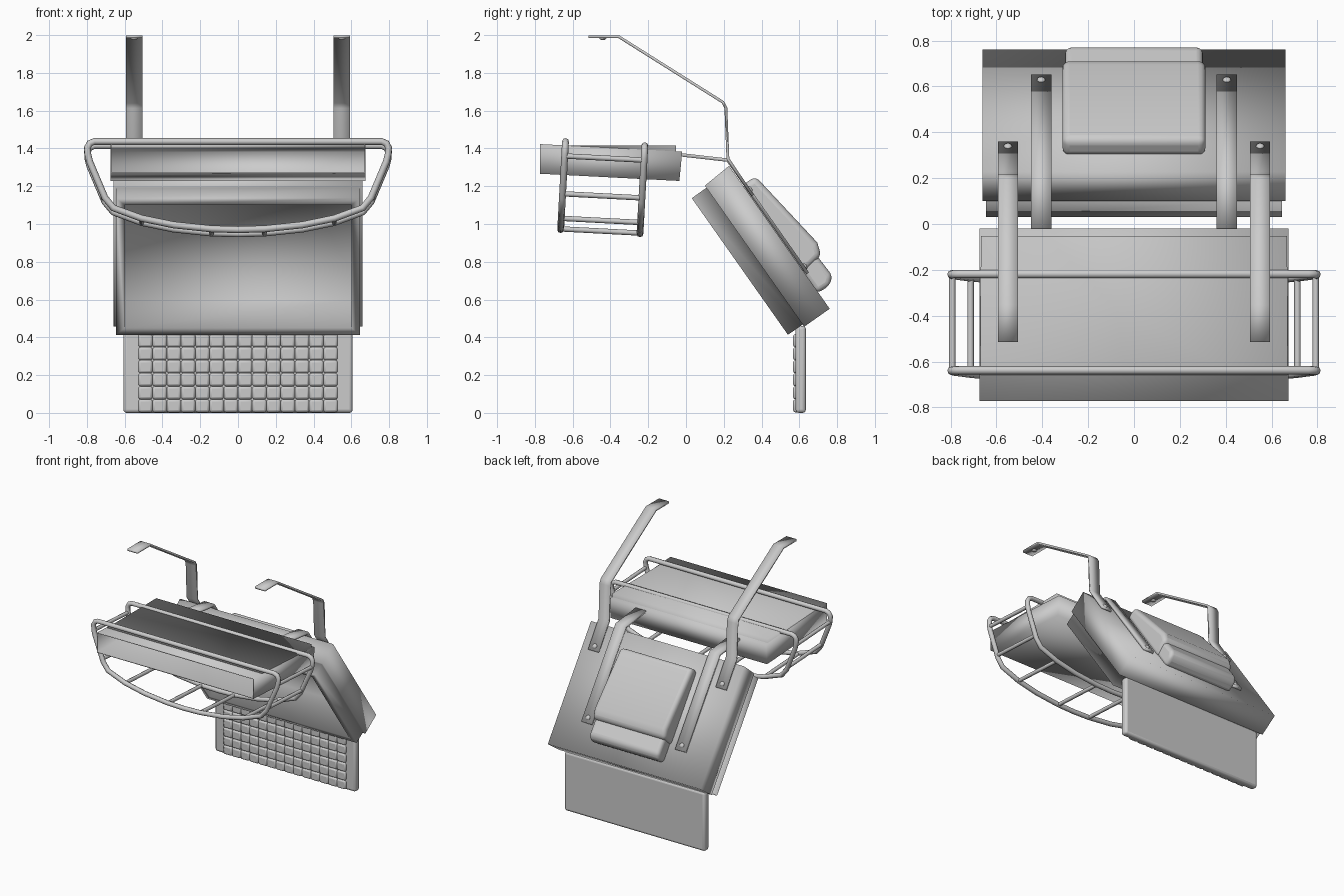
import bpy, bmesh
from math import pi
from mathutils import Vector, Matrix

if "Cube" in bpy.data.objects:
    bpy.data.objects.remove(bpy.data.objects["Cube"])

# Tilted frame of the housing back plate: t runs down the plate, n points out of it
ORIGIN = Vector((0, 0.228, 1.308))
T = Vector((0, 0.576, -0.818))
N = Vector((0, 0.818, 0.576))


def tn(x, t, n):
    return Vector((x, 0, 0)) + ORIGIN + T * t + N * n


def finish(bm, name, bevel=0, segments=3, angle=35):
    bmesh.ops.recalc_face_normals(bm, faces=bm.faces)
    me = bpy.data.meshes.new(name)
    bm.to_mesh(me)
    bm.free()
    ob = bpy.data.objects.new(name, me)
    bpy.context.collection.objects.link(ob)
    if bevel:
        m = ob.modifiers.new("bevel", "BEVEL")
        m.width, m.segments, m.limit_method = bevel, segments, 'ANGLE'
    bpy.ops.object.select_all(action='DESELECT')
    ob.select_set(True)
    bpy.context.view_layer.objects.active = ob
    if angle >= 180:
        bpy.ops.object.shade_smooth()
    else:
        bpy.ops.object.shade_smooth_by_angle(angle=angle * pi / 180)
    return ob


def prism_mesh(profile, x0, x1):
    """Extrude a list of side-view (y, z) points from x0 to x1."""
    bm = bmesh.new()
    a = [bm.verts.new((x0, y, z)) for y, z in profile]
    b = [bm.verts.new((x1, y, z)) for y, z in profile]
    bm.faces.new(a)
    bm.faces.new(b[::-1])
    k = len(a)
    for i in range(k):
        bm.faces.new((a[i], b[i], b[(i + 1) % k], a[(i + 1) % k]))
    bmesh.ops.recalc_face_normals(bm, faces=bm.faces)
    return bm


def prism(name, profile, x0, x1, bevel=0, segments=3, angle=35):
    return finish(prism_mesh(profile, x0, x1), name, bevel, segments, angle)


def hollow_box(name, profile, half_width, direction, steps):
    """Box whose face towards direction is stepped in and out by (inset, depth) pairs."""
    bm = prism_mesh(profile, -half_width, half_width)
    front = max(bm.faces, key=lambda f: f.normal.dot(direction))
    for thick, depth in steps:
        bmesh.ops.inset_region(bm, faces=[front], thickness=thick, depth=depth, use_even_offset=True)
    return finish(bm, name, angle=180)


def tube(name, points, radius, cyclic=False):
    cu = bpy.data.curves.new(name, 'CURVE')
    cu.dimensions = '3D'
    cu.bevel_depth, cu.bevel_resolution, cu.use_fill_caps = radius, 2, True
    sp = cu.splines.new('POLY')
    sp.points.add(len(points) - 1)
    for p, co in zip(sp.points, points):
        p.co = (*co, 1)
    sp.use_cyclic_u = cyclic
    ob = bpy.data.objects.new(name, cu)
    bpy.context.collection.objects.link(ob)
    return ob


def strap(name, path, x, width, thick):
    """Flat bar following a side-view path."""
    pts = [Vector(p) for p in path]
    left, right = [], []
    for i, p in enumerate(pts):
        d0 = (p - pts[i - 1]).normalized() if i else (pts[1] - p).normalized()
        d1 = (pts[i + 1] - p).normalized() if i < len(pts) - 1 else d0
        d = (d0 + d1).normalized()
        off = Vector((-d.y, d.x)) * thick / 2 / max(0.5, d.dot(d0))
        left.append(p + off)
        right.append(p - off)
    return prism(name, left + right[::-1], x - width / 2, x + width / 2, angle=180)


def bolt(name, loc, axis):
    bm = bmesh.new()
    bmesh.ops.create_uvsphere(bm, u_segments=12, v_segments=8, radius=0.018)
    bmesh.ops.scale(bm, vec=(1, 1, 0.6), verts=bm.verts)
    bmesh.ops.transform(bm, matrix=Matrix.Translation(loc) @ axis.to_track_quat('Z', 'Y').to_matrix().to_4x4(), verts=bm.verts)
    finish(bm, name)


def back_profile(pts):
    return [tuple(tn(0, t, n).yz) for t, n in pts]


# Backing panel at the foot
prism("quilted_panel_back", [(0.58, 0), (0.635, 0), (0.635, 0.46), (0.58, 0.46)], -0.607, 0.607, 0.018)

# Grid of padded tiles
bm = bmesh.new()
cols, rows, w, h = 14, 6, 1.056 / 14, 0.414 / 6
for c in range(cols):
    for r in range(rows):
        m = Matrix.Translation((-0.528 + w * (c + 0.5), 0.588, 0.003 + h * (r + 0.5))) @ Matrix.Diagonal((w, 0.042, h, 1))
        bmesh.ops.create_cube(bm, size=1, matrix=m)
finish(bm, "quilted_tiles", 0.012, 2, 60)

# Tilted housing: wide shell, narrower rim, deep open front
hollow_box("housing", back_profile([(0, 0), (0.925, 0), (0.925, -0.165), (0.012, -0.165)]), 0.66, -N,
           ((0.014, 0), (0.0005, 0.095), (0.045, 0), (0.0005, -0.25)))

# Padded pack on the housing back: wedge body and lower lip
prism("back_pack", back_profile([(0.125, -0.01), (0.125, 0.082), (0.6, 0.148),
                                 (0.67, 0.125), (0.69, -0.01)]), -0.312, 0.312, 0.03, 4)
prism("back_pack_lip", back_profile([(0.5, -0.01), (0.5, 0.1), (0.79, 0.112), (0.825, 0.07), (0.82, -0.01)]),
      -0.3, 0.3, 0.03, 4)

# Thin-walled box held forward of the housing, open to the front
hollow_box("forward_box", [(-0.772, 1.423), (-0.02, 1.383), (-0.035, 1.228), (-0.772, 1.266)], 0.675,
           Vector((0, -1, 0)), ((0.006, 0), (0.0005, -0.72)))

# Wire basket: two rails joined by cross bars
half = [(0, 0.97), (0.14, 0.974), (0.34, 0.995), (0.51, 1.03), (0.66, 1.085), (0.705, 1.14),
        (0.785, 1.33), (0.795, 1.37), (0.797, 1.405), (0.785, 1.427), (0.76, 1.437)]
outline = half + [(-x, z) for x, z in half[:0:-1]]


def rail_point(x, z, rear):
    lean = (z - 1.437) * 0.055
    return (x, (-0.218 if rear else -0.638) + lean, z - (0.022 if rear else 0))


for rear, name in ((False, "basket_front_rail"), (True, "basket_rear_rail")):
    tube(name, [rail_point(x, z, rear) for x, z in outline], 0.018, True)
for s in (-1, 1):
    for x, z in ((0.793, 1.36), (0.713, 1.16), (0.51, 1.03), (0.14, 0.974)):
        tube("basket_cross_bar", [rail_point(s * x, z, False), rail_point(s * x, z, True)], 0.014)

# Straps with bolts, mirrored left and right
for s in (-1, 1):
    end = tuple(tn(0, 0.2, 0.012).yz)
    strap("hanger_strap", [(-0.515, 1.991), (-0.355, 1.991), (0.195, 1.645), (0.211, 1.615),
                           (0.222, 1.345), end], s * 0.55, 0.088, 0.015)
    bolt("hanger_bolt", tn(s * 0.55, 0.165, 0.02), N)
    bolt("hanger_top_bolt", Vector((s * 0.55, -0.44, 1.984)), Vector((0, 0, -1)))
    end = tuple(tn(0, 0.705, 0.012).yz)
    strap("support_strap", [(-0.025, 1.366), (0.222, 1.338), end], s * 0.405, 0.088, 0.018)
    bolt("support_bolt", tn(s * 0.405, 0.665, 0.022), N)
